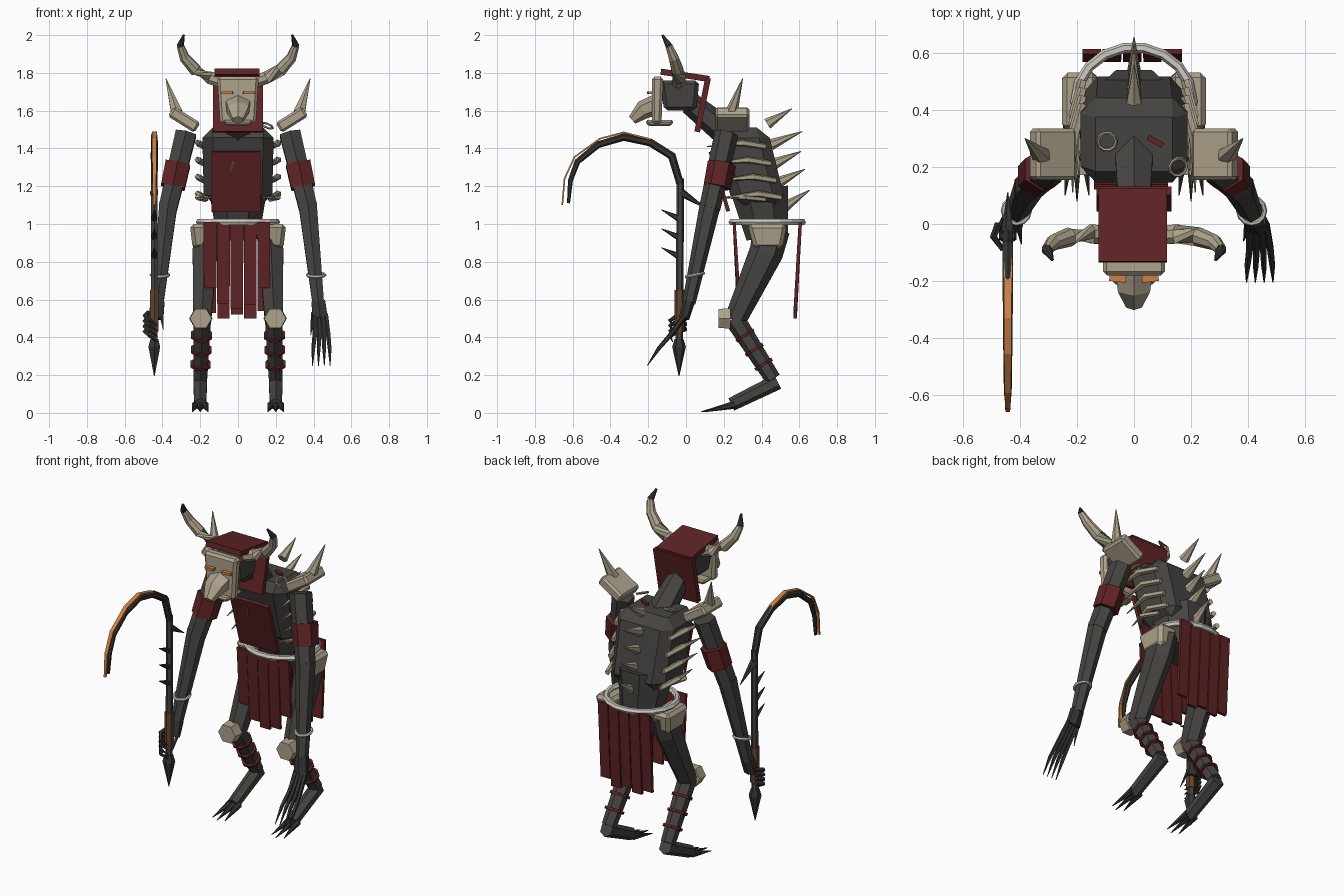
import bpy, bmesh, math
from mathutils import Vector, Matrix

def mat(name, c):
    m = bpy.data.materials.new(name)
    m.diffuse_color = (*c, 1)
    return m

HIDE = mat("dark_hide", (0.062, 0.057, 0.052))
CLAW = mat("black_iron", (0.035, 0.034, 0.032))
BONE = mat("tan_bone", (0.42, 0.365, 0.26))
PALE = mat("pale_bone", (0.62, 0.60, 0.54))
CLOTH = mat("red_cloth", (0.115, 0.017, 0.019))
GLOW = mat("orange_glow", (0.60, 0.22, 0.06))
WOOD = mat("brown_grip", (0.12, 0.06, 0.03))

def finish(name, bm, m):
    bmesh.ops.recalc_face_normals(bm, faces=bm.faces)
    me = bpy.data.meshes.new(name)
    bm.to_mesh(me)
    bm.free()
    me.materials.append(m)
    ob = bpy.data.objects.new(name, me)
    bpy.context.collection.objects.link(ob)
    return ob

def loft(name, pts, radii, m, n=6, phase=0.5):
    """Faceted tube through pts; a radius may be (sideways, other)."""
    pts = [Vector(p) for p in pts]
    bm, rings = bmesh.new(), []
    for i, p in enumerate(pts):
        d = (pts[min(i + 1, len(pts) - 1)] - pts[max(i - 1, 0)]).normalized()
        ref = Vector((1, 0, 0)) if abs(d.x) < 0.8 else Vector((0, 1, 0))
        u = (ref - d * ref.dot(d)).normalized()
        v = d.cross(u)
        r = radii[i] if isinstance(radii[i], tuple) else (radii[i], radii[i])
        rings.append([bm.verts.new(p + u * math.cos(a) * r[0] + v * math.sin(a) * r[1])
                      for a in [2 * math.pi * (k + phase) / n for k in range(n)]])
    for a, b in zip(rings, rings[1:]):
        for k in range(n):
            bm.faces.new((a[k], a[(k + 1) % n], b[(k + 1) % n], b[k]))
    bm.faces.new(rings[0])
    bm.faces.new(rings[-1])
    return finish(name, bm, m)

def spike(name, base, tip, r, m, n=6):
    return loft(name, [base, tip], [r, 0.002], m, n)

def block(name, low, high, m, bevel=0.0):
    """Tapered box between two rectangles (cx, cy, cz, width, depth)."""
    bm, v = bmesh.new(), []
    for cx, cy, cz, w, d in (low, high):
        v += [bm.verts.new((cx + sx * w / 2, cy + sy * d / 2, cz))
              for sx, sy in ((-1, -1), (1, -1), (1, 1), (-1, 1))]
    for f in ((0, 1, 2, 3), (4, 5, 6, 7), (0, 1, 5, 4), (1, 2, 6, 5), (2, 3, 7, 6), (3, 0, 4, 7)):
        bm.faces.new([v[i] for i in f])
    if bevel:
        bmesh.ops.bevel(bm, geom=bm.edges[:], offset=bevel, segments=1, affect='EDGES')
    return finish(name, bm, m)

def box(name, c, size, m, rot=(0, 0, 0), bevel=0.0):
    x, y, z = size
    ob = block(name, (0, 0, -z / 2, x, y), (0, 0, z / 2, x, y), m, bevel)
    ob.location, ob.rotation_euler = c, rot
    return ob

def ring(name, c, rx, ry, r, m, rot=(0, 0, 0), n=14, k=6):
    bm = bmesh.new()
    g = [[bm.verts.new(((rx + r * math.cos(b)) * math.cos(a), (ry + r * math.cos(b)) * math.sin(a),
                        r * math.sin(b))) for b in [2 * math.pi * j / k for j in range(k)]]
         for a in [2 * math.pi * i / n for i in range(n)]]
    for i in range(n):
        for j in range(k):
            p, q = g[i], g[(i + 1) % n]
            bm.faces.new((p[j], q[j], q[(j + 1) % k], p[(j + 1) % k]))
    ob = finish(name, bm, m)
    ob.location, ob.rotation_euler = c, rot
    return ob

# Torso, neck and waist
block("chest", (0, 0.39, 1.10, 0.36, 0.28), (0, 0.28, 1.51, 0.38, 0.30), HIDE, 0.055)
loft("abdomen", [(0, 0.39, 1.18), (0, 0.43, 0.93)], [0.165, 0.12], HIDE, 8)
loft("neck", [(0, 0.27, 1.44), (0, 0.02, 1.64)], [0.08, 0.06], HIDE)
ring("belt", (0, 0.43, 1.01), 0.205, 0.19, 0.018, PALE, n=18)

# Spine spikes
for y, z, ty, tz in ((0.43, 1.53, 0.56, 1.61), (0.45, 1.42, 0.615, 1.49), (0.47, 1.32, 0.61, 1.385),
                     (0.49, 1.22, 0.63, 1.29), (0.52, 1.09, 0.655, 1.18)):
    spike("spine_spike", (0, y, z), (0, ty, tz), 0.03, BONE)

# Head, skull mask, jaw and hood
block("head", (0, -0.03, 1.60, 0.17, 0.17), (0, -0.035, 1.76, 0.19, 0.21), HIDE, 0.02)
block("skull_mask", (0, -0.155, 1.53, 0.19, 0.05), (0, -0.15, 1.78, 0.22, 0.06), BONE, 0.014)
loft("snout", [(0, -0.16, 1.63), (0, -0.225, 1.605), (0, -0.285, 1.55)],
     [(0.075, 0.055), (0.065, 0.05), (0.032, 0.025)], BONE)
block("jaw", (0, -0.14, 1.52, 0.13, 0.13), (0, -0.14, 1.55, 0.16, 0.15), BONE, 0.01)
box("hood_top", (-0.005, -0.005, 1.787, ), (0.24, 0.26, 0.032), CLOTH, (-0.15, 0, 0))
box("hood_back", (0, 0.088, 1.63), (0.265, 0.03, 0.29), CLOTH, (-0.2, 0, 0))
for s in (-1, 1):
    box("eye", (s * 0.057, -0.188, 1.695), (0.058, 0.03, 0.015), GLOW, (0, 0, s * 0.12))
    # Horns with dark tips
    horn = [(s * 0.08, -0.04, 1.75), (s * 0.15, -0.035, 1.775), (s * 0.225, -0.045, 1.815),
            (s * 0.283, -0.065, 1.88), (s * 0.305, -0.09, 1.942)]
    loft("horn", horn, [0.036, 0.036, 0.034, 0.028, 0.02], BONE, 8)
    loft("horn_tip", [horn[-1], (s * 0.287, -0.125, 2.0)], [0.02, 0.006], CLAW, 8)

# Chest cloth with small charms
box("chest_cloth", (-0.01, 0.177, 1.225), (0.26, 0.02, 0.33), CLOTH, (0.29, 0, 0))
box("chest_charm", (-0.03, 0.143, 1.31), (0.014, 0.012, 0.06), WOOD, (0.29, 0.3, 0))
for x in (-0.06, 0.035):
    for a in (-0.8, 0.8):
        box("cross_charm", (x, 0.197, 1.15), (0.008, 0.012, 0.035), BONE, (0.29, a, 0))

# Waist cloth strips
for i in range(5):
    x = -0.148 + i * 0.071
    fb = 1.0 - (0.34, 0.42, 0.45, 0.43, 0.34)[i]
    bb = (0.53, 0.50, 0.52, 0.50, 0.54)[i]
    block("front_strip", (x, 0.277, fb, 0.066, 0.016), (x, 0.255, 1.01, 0.069, 0.016), CLOTH)
    block("back_strip", (x, 0.578, bb, 0.064, 0.018), (x, 0.605, 1.01, 0.066, 0.018), CLOTH)

for s in (-1, 1):
    # Ribs along the chest sides
    for i, z in enumerate((1.43, 1.34, 1.25, 1.16)):
        y = 0.30 + i * 0.028
        loft("rib", [(s * 0.18, y + 0.12, z - 0.02), (s * 0.212, y, z), (s * (0.215 - i * 0.012), y - 0.19, z - 0.02)],
             [0.016, 0.018, 0.002], BONE, 5)
    loft("lower_rib", [(s * 0.17, 0.42, 1.13), (s * 0.215, 0.32, 1.14), (s * 0.13, 0.21, 1.14)],
         [0.014, 0.014, 0.004], BONE, 5)
    # Shoulder pads and their spikes
    box("shoulder_pad", (s * 0.285, 0.245, 1.553), (0.165, 0.18, 0.062), BONE, (0, -s * 0.56, 0), 0.012)
    spike("shoulder_spike", (s * 0.325, 0.24, 1.59), (s * 0.382, 0.30, 1.77), 0.034, BONE)
    # Arms, bands and bracelets
    loft("upper_arm", [(s * 0.275, 0.215, 1.48), (s * 0.372, 0.125, 1.08)], [0.064, 0.056], HIDE)
    loft("forearm", [(s * 0.368, 0.13, 1.11), (s * 0.425, 0.015, 0.58)], [0.056, 0.035], HIDE)
    loft("arm_band", [(s * 0.318, 0.19, 1.32), (s * 0.345, 0.165, 1.195)], [0.076, 0.073], CLOTH)
    ring("bracelet", (s * 0.413, 0.047, 0.73), 0.046, 0.046, 0.009, PALE, (0.2, 0, 0), 12)
    # Hip guards, legs and knees
    block("hip_guard", (s * 0.19, 0.435, 0.87, 0.10, 0.15), (s * 0.19, 0.43, 1.0, 0.13, 0.21), BONE, 0.02)
    loft("thigh", [(s * 0.165, 0.45, 0.97), (s * 0.175, 0.425, 0.85), (s * 0.19, 0.26, 0.49)],
         [(0.07, 0.10), (0.075, 0.09), (0.055, 0.058)], HIDE)
    loft("knee_guard", [(s * 0.197, 0.172, 0.50), (s * 0.197, 0.235, 0.50)], [0.058, 0.062], BONE, 6, 0)
    shin = [Vector((s * 0.19, 0.255, 0.50)), Vector((s * 0.2, 0.46, 0.18))]
    loft("shin", shin, [0.054, 0.042], HIDE)
    for t in (0.28, 0.52, 0.76):
        c = shin[0].lerp(shin[1], t)
        d = (shin[1] - shin[0]).normalized() * 0.008
        loft("shin_wrap", [c - d, c + d], [0.062 - t * 0.006] * 2, CLOTH, 8)
    # Feet and clawed toes
    loft("foot", [(s * 0.2, 0.485, 0.165), (s * 0.2, 0.24, 0.045)], [0.042, 0.036], HIDE)
    for k in (-1, 0, 1):
        spike("toe_claw", (s * 0.2 + k * 0.026, 0.255, 0.042),
              (s * 0.2 + k * 0.042, 0.10 - 0.02 * (k == 0), 0.006), 0.021, CLAW)
    loft("palm", [(s * 0.425, 0.015, 0.59), (s * 0.435, -0.01, 0.50)], [(0.042, 0.032), (0.046, 0.028)], CLAW)

# Open hand fingers
for k in range(4):
    x = 0.405 + k * 0.02
    loft("finger", [(x, -0.005, 0.52), (x + 0.002 + k * 0.004, -0.085, 0.41),
                    (x - 0.006 + k * 0.009, -0.145, 0.34), (x - 0.01 + k * 0.011, -0.205, 0.25)],
         [0.014, 0.013, 0.011, 0.002], CLAW, 5)
spike("thumb", (0.40, 0.0, 0.53), (0.385, -0.06, 0.41), 0.014, CLAW, 5)
# Gripping fingers
for k in range(4):
    z = 0.53 - k * 0.028
    loft("grip_finger", [(-0.475, 0.0, z), (-0.493, -0.045, z - 0.015), (-0.465, -0.085, z - 0.04),
                         (-0.425, -0.07, z - 0.07)], [0.014, 0.013, 0.011, 0.002], CLAW, 5)
spike("grip_thumb", (-0.405, 0.0, 0.53), (-0.395, -0.07, 0.44), 0.014, CLAW, 5)

# Hooked pole weapon
X = -0.443
loft("weapon_shaft", [(X, -0.035, 0.36), (X, -0.03, 1.24)], [0.02, 0.02], HIDE)
loft("weapon_grip", [(X, -0.035, 0.43), (X, -0.034, 0.65)], [0.027, 0.027], WOOD)
loft("weapon_point", [(X, -0.037, 0.39), (X, -0.037, 0.35), (X, -0.037, 0.195)], [0.024, 0.036, 0.002], CLAW)
blade = [(-0.03, 1.21), (-0.075, 1.36), (-0.19, 1.432), (-0.33, 1.46), (-0.465, 1.42),
         (-0.575, 1.33), (-0.612, 1.23), (-0.622, 1.11)]
loft("hook_blade", [(X, y, z) for y, z in blade],
     [0.02, 0.022, 0.021, 0.02, 0.018, 0.016, 0.013, 0.008], CLAW)
edge = [(-0.085, 1.375), (-0.20, 1.452), (-0.33, 1.485), (-0.455, 1.452), (-0.59, 1.355),
        (-0.643, 1.24), (-0.655, 1.10)]
loft("hook_edge", [(X, y, z) for y, z in edge],
     [(w, 0.006) for w in (0.02, 0.02, 0.019, 0.018, 0.016, 0.014, 0.01)], GLOW, 4)
for z in (0.83, 0.93, 1.03):
    spike("weapon_thorn", (X, -0.04, z), (X, -0.13, z + 0.045), 0.018, CLAW, 5)
spike("weapon_back_thorn", (X, -0.03, 1.17), (X, 0.11, 1.08), 0.024, CLAW, 5)

# Shoulder rings
ring("shoulder_ring", (-0.095, 0.29, 1.52), 0.032, 0.032, 0.006, BONE, (0.3, 0, 0), 10, 5)
ring("shoulder_ring", (0.155, 0.20, 1.52), 0.032, 0.032, 0.006, BONE, (0.3, 0.4, 0), 10, 5)
box("shoulder_tag", (0.075, 0.29, 1.515), (0.06, 0.02, 0.02), CLOTH, (0, 0, -0.5))
